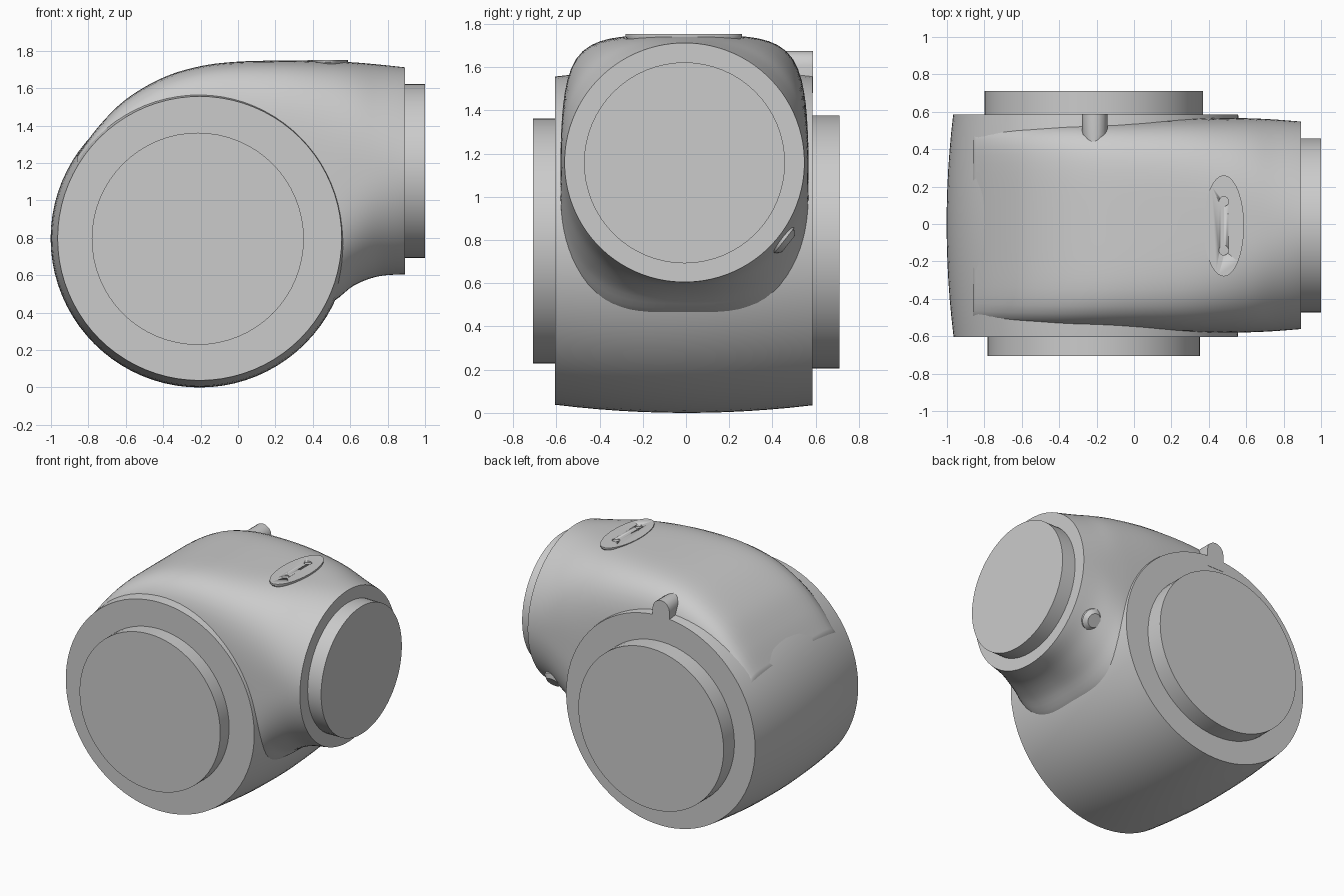
import bpy, bmesh, math
from mathutils import Vector, Matrix

if "Cube" in bpy.data.objects:
    bpy.data.objects.remove(bpy.data.objects["Cube"])

grey = bpy.data.materials.new("plain grey")
grey.diffuse_color = (0.6, 0.6, 0.6, 1)
grey.use_nodes = True
grey.node_tree.nodes["Principled BSDF"].inputs["Base Color"].default_value = grey.diffuse_color


def finish(name, bm, angle=35):
    bmesh.ops.recalc_face_normals(bm, faces=bm.faces)
    me = bpy.data.meshes.new(name)
    bm.to_mesh(me)
    bm.free()
    ob = bpy.data.objects.new(name, me)
    bpy.context.collection.objects.link(ob)
    me.materials.append(grey)
    bpy.ops.object.select_all(action='DESELECT')
    ob.select_set(True)
    bpy.context.view_layer.objects.active = ob
    bpy.ops.object.shade_smooth_by_angle(angle=math.radians(angle))
    return ob


def loft(name, rings, angle=35):
    """Skin closed rings of points and cap both ends."""
    bm = bmesh.new()
    rows = [[bm.verts.new(p) for p in r] for r in rings]
    n = len(rows[0])
    for a, b in zip(rows, rows[1:]):
        for i in range(n):
            j = (i + 1) % n
            bm.faces.new((a[i], a[j], b[j], b[i]))
    bm.faces.new(rows[0])
    bm.faces.new(rows[-1])
    return finish(name, bm, angle)


def turned(name, origin, axis, profile, sides=64, stretch=1.0):
    """Solid of revolution: profile is (distance along axis, radius)."""
    axis = Vector(axis).normalized()
    rot = axis.to_track_quat('Z', 'Y').to_matrix()
    rings = []
    for h, r in profile:
        rings.append([Vector(origin) + rot @ Vector((
            r * math.cos(2 * math.pi * i / sides),
            r * stretch * math.sin(2 * math.pi * i / sides), h))
            for i in range(sides)])
    return loft(name, rings)


def spline(keys, per=5):
    """Catmull-Rom through rows of numbers."""
    out = []
    for k in range(len(keys) - 1):
        p = [keys[min(max(k + d, 0), len(keys) - 1)] for d in (-1, 0, 1, 2)]
        for s in range(per):
            t = s / per
            out.append([0.5 * (2 * b + (c - a) * t
                               + (2 * a - 5 * b + 4 * c - d) * t * t
                               + (3 * b - a - 3 * c + d) * t ** 3)
                        for a, b, c, d in zip(*p)])
    return out + [keys[-1]]


# crowned cross barrel
prof = []
for i in range(13):
    y = -0.605 + 1.19 * i / 12
    prof.append((y, 0.797 - 0.037 * (y / 0.6) ** 2))
turned("cross_barrel", (-0.205, 0, 0.797), (0, 1, 0), prof, 80)

# raised end discs on the barrel
turned("front_disc", (-0.215, -0.59, 0.795), (0, -1, 0), [(0, 0.567), (0.117, 0.567)])
turned("back_disc", (-0.215, 0.57, 0.79), (0, 1, 0), [(0, 0.585), (0.14, 0.585)])

# elbow body: squarish section turning into a round outlet
# x, top, bottom, half width, squareness
keys = [(-0.86, 1.24, 0.70, 0.52, 7), (-0.75, 1.39, 0.60, 0.53, 7),
        (-0.6, 1.54, 0.55, 0.54, 6.5), (-0.4, 1.657, 0.5, 0.55, 6),
        (-0.2, 1.718, 0.45, 0.555, 5.5), (0.0, 1.742, 0.42, 0.56, 5),
        (0.25, 1.748, 0.40, 0.57, 4.3), (0.48, 1.745, 0.445, 0.574, 3.4),
        (0.62, 1.738, 0.545, 0.572, 2.8), (0.75, 1.727, 0.594, 0.566, 2.3),
        (0.892, 1.712, 0.605, 0.555, 2)]
rings = []
for x, top, bot, w, n in spline(keys):
    zc, hz, ring = (top + bot) / 2, (top - bot) / 2, []
    for i in range(96):
        a = 2 * math.pi * (i + 0.5) / 96
        c, s = math.cos(a), math.sin(a)
        # polar form keeps the points evenly spread
        r = (abs(c) ** n + abs(s) ** n) ** (-1 / n)
        ring.append((x, -0.007 + w * r * c, zc + hz * r * s))
    rings.append(ring)
loft("elbow_body", rings, 40)

# outlet disc
turned("outlet_disc", (0.87, -0.007, 1.157), (1, 0, 0), [(0, 0.465), (0.13, 0.465)])

# oval pad on top with two shallow screw holes
pad = turned("top_pad", (0.48, -0.01, 1.66), (0, 0, 1),
             [(0, 0.085), (0.05, 0.098), (0.08, 0.108), (0.092, 0.108)], 48, 2.5)
for y in (0.12, -0.14):
    hole = turned("hole_cutter", (0.48, y, 1.735), (0, 0, 1), [(0, 0.026), (0.05, 0.026)], 20)
    hole.hide_render = True
    hole.hide_viewport = True
    m = pad.modifiers.new("screw hole", 'BOOLEAN')
    m.object = hole
    m.operation = 'DIFFERENCE'
    m.solver = 'EXACT'

# round topped locating rib at the back, tapering into the body
def rib(y, w, top):
    pts = [(-0.21 - w, y, 1.48), (-0.21 + w, y, 1.48)]
    for i in range(9):
        a = math.pi * i / 8
        pts.append((-0.21 + w * math.cos(a), y, top - w + w * math.sin(a)))
    return pts


loft("locating_rib", [rib(0.32, 0.012, 1.67), rib(0.42, 0.04, 1.672),
                      rib(0.48, 0.068, 1.675), rib(0.587, 0.068, 1.675)])

# small chamfered boss on the lower back flank
ang = math.radians(-38)
turned("side_boss", (0.74, -0.007, 1.157), (0, math.cos(ang), math.sin(ang)),
       [(0.5, 0.075), (0.585, 0.075), (0.61, 0.048)], 24)
